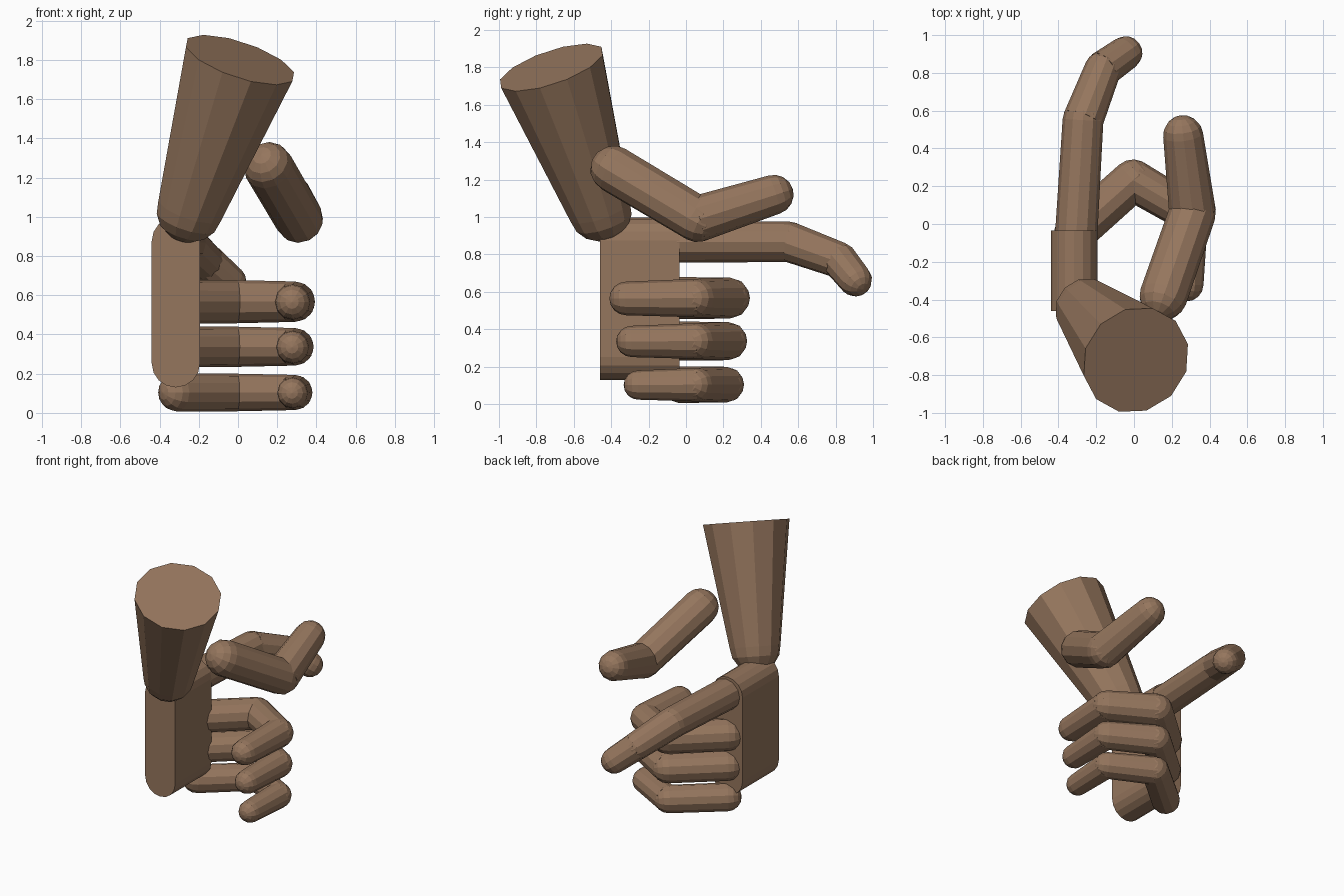
import bpy, bmesh, math
from mathutils import Vector, Matrix

cube = bpy.data.objects.get("Cube")
if cube:
    bpy.data.objects.remove(cube, do_unlink=True)

SIDES = 12
skin = bpy.data.materials.new("brown skin")
skin.use_nodes = True
colour = (0.30, 0.18, 0.11, 1)
skin.diffuse_color = colour
skin.node_tree.nodes["Principled BSDF"].inputs["Base Color"].default_value = colour


def finish(name, bm):
    bmesh.ops.recalc_face_normals(bm, faces=bm.faces)
    mesh = bpy.data.meshes.new(name)
    bm.to_mesh(mesh)
    bm.free()
    mesh.materials.append(skin)
    obj = bpy.data.objects.new(name, mesh)
    bpy.context.collection.objects.link(obj)
    return obj


def bone(bm, a, b, ra, rb, caps=(True, True)):
    """Tapered limb from a to b, with a rounded end wherever caps is true."""
    a, b = Vector(a), Vector(b)
    turn = (b - a).to_track_quat('Z', 'Y').to_matrix().to_4x4()
    bmesh.ops.create_cone(bm, cap_ends=True, segments=SIDES, radius1=ra, radius2=rb,
                          depth=(b - a).length,
                          matrix=Matrix.Translation((a + b) / 2) @ turn)
    for point, radius, rounded in ((a, ra, caps[0]), (b, rb, caps[1])):
        if rounded:
            bmesh.ops.create_uvsphere(bm, u_segments=SIDES, v_segments=8, radius=radius,
                                      matrix=Matrix.Translation(point) @ turn)


def finger(name, joints, radii):
    bm = bmesh.new()
    last = len(joints) - 2
    for i in range(last + 1):
        bone(bm, joints[i], joints[i + 1], radii[i], radii[i + 1], (i == 0, True))
    finish(name, bm)


# Palm: slab with rounded top and bottom edges
bm = bmesh.new()
r, x, low, high = 0.123, -0.317, 0.253, 0.875
profile = []
for z, start in ((high, 0), (low, math.pi)):
    for i in range(9):
        t = start + math.pi * i / 8
        profile.append(bm.verts.new((x + r * math.cos(t), -0.46, z + r * math.sin(t))))
face = bm.faces.new(profile)
side = bmesh.ops.extrude_face_region(bm, geom=[face])
bmesh.ops.translate(bm, vec=(0, 0.425, 0),
                    verts=[v for v in side["geom"] if isinstance(v, bmesh.types.BMVert)])
finish("palm", bm)

# Forearm: widening trunk, rounded at the wrist and cut flat at the far end
bm = bmesh.new()
bone(bm, (-0.245, -0.46, 1.04), (0.01, -0.72, 1.80), 0.173, 0.295, (True, False))
finish("forearm", bm)

# Pointing finger and thumb
finger("index_finger",
       [(-0.305, -0.04, 0.868), (-0.27, 0.55, 0.868), (-0.165, 0.82, 0.77), (-0.045, 0.905, 0.665)],
       [0.112, 0.108, 0.097, 0.09])
finger("thumb", [(0.155, -0.385, 1.255), (0.31, 0.06, 0.99), (0.26, 0.47, 1.12)],
       [0.127, 0.124, 0.106])

# Three curled fingers, from the top one down
for name, z, size, reach, tip in (("middle_finger", 0.567, 1.0, 0.232, -0.32),
                                  ("ring_finger", 0.337, 0.93, 0.225, -0.29),
                                  ("little_finger", 0.104, 0.87, 0.215, -0.255)):
    finger(name,
           [(-0.31, -0.04, z), (-0.005, reach, z), (0.29, 0.06, z), (0.278, tip, z - 0.002)],
           [0.112 * size, 0.11 * size, 0.103 * size, 0.09 * size])
